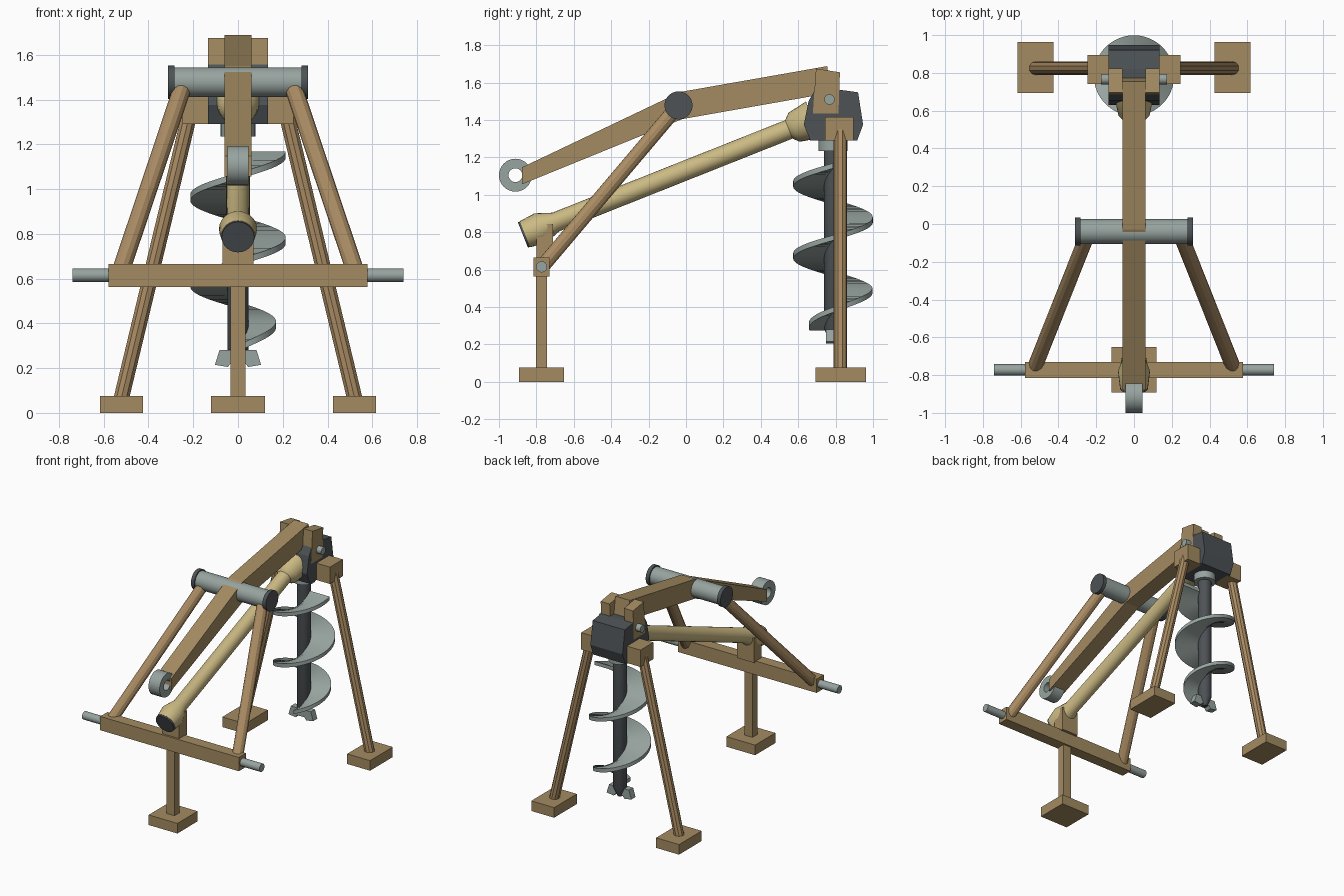
import bpy, bmesh, math
from mathutils import Vector

if "Cube" in bpy.data.objects:
    bpy.data.objects.remove(bpy.data.objects["Cube"])


def material(name, rgb):
    m = bpy.data.materials.new(name)
    m.diffuse_color = (*rgb, 1)
    m.use_nodes = True
    m.node_tree.nodes["Principled BSDF"].inputs["Base Color"].default_value = m.diffuse_color
    return m


WOOD = material("wood", (.37, .26, .12))
POLE = material("pole wood", (.40, .26, .125))
TAN = material("pale tan", (.60, .49, .23))
GREY = material("light steel", (.31, .37, .35))
DARK = material("dark iron", (.075, .085, .093))


def finish(name, bm, mat, smooth=False):
    bmesh.ops.recalc_face_normals(bm, faces=bm.faces)
    me = bpy.data.meshes.new(name)
    bm.to_mesh(me)
    bm.free()
    me.materials.append(mat)
    ob = bpy.data.objects.new(name, me)
    bpy.context.collection.objects.link(ob)
    if smooth:
        bpy.ops.object.select_all(action='DESELECT')
        ob.select_set(True)
        bpy.context.view_layer.objects.active = ob
        bpy.ops.object.shade_smooth_by_angle(angle=math.radians(35))
    return ob


def prism(name, mat, pts, lo, hi, axis='x'):
    """Extrude a (y,z) outline along x, or an (x,z) outline along y."""
    bm = bmesh.new()
    ends = []
    for d in (lo, hi):
        ends.append([bm.verts.new((d, a, b) if axis == 'x' else (a, d, b)) for a, b in pts])
    bm.faces.new(ends[0])
    bm.faces.new(ends[1][::-1])
    n = len(pts)
    for i in range(n):
        j = (i + 1) % n
        bm.faces.new((ends[0][i], ends[0][j], ends[1][j], ends[1][i]))
    return finish(name, bm, mat)


def box(name, mat, x, y, z):
    return prism(name, mat, [(y[0], z[0]), (y[1], z[0]), (y[1], z[1]), (y[0], z[1])], *x)


def lathe(name, mat, base, direction, profile, sides=24, closed=False, smooth=True):
    """Turn a profile of (distance along axis, radius) about an axis."""
    bm = bmesh.new()
    rot = Vector(direction).to_track_quat('Z', 'Y')
    rings = []
    for s, r in profile:
        rings.append([bm.verts.new(Vector(base) + rot @ Vector((
            r * math.cos(math.tau * k / sides), r * math.sin(math.tau * k / sides), s)))
            for k in range(sides)])
    if closed:
        rings.append(rings[0])
    else:
        bm.faces.new(rings[0])
        bm.faces.new(rings[-1])
    for a, b in zip(rings, rings[1:]):
        for k in range(sides):
            j = (k + 1) % sides
            bm.faces.new((a[k], a[j], b[j], b[k]))
    return finish(name, bm, mat, smooth)


def rod(name, mat, a, b, r, sides=24, smooth=True):
    d = Vector(b) - Vector(a)
    return lathe(name, mat, a, d, [(0, r), (d.length, r)], sides, smooth=smooth)


# Front stand: foot, post, crossbar and tube bracket
box("front_foot", WOOD, (-.12, .12), (-.893, -.652), (0, .076))
box("front_post", WOOD, (-.033, .033), (-.803, -.743), (.07, .58))
box("crossbar", WOOD, (-.578, .578), (-.815, -.73), (.562, .666))
box("tube_bracket", WOOD, (-.07, .07), (-.80, -.71), (.66, .845))

# Mirrored side parts
for s, side in ((-1, "left"), (1, "right")):
    def span(a, b):
        return (min(s * a, s * b), max(s * a, s * b))
    rod(side + "_handle", GREY, (s * .56, -.772, .615), (s * .74, -.772, .615), .03, 16)
    rod(side + "_strut", POLE, (s * .53, -.77, .615), (s * .24, -.04, 1.478), .04, 12, False)
    rod(side + "_roller_cap", DARK, (s * .284, -.04, 1.478), (s * .312, -.04, 1.478), .075, 28)
    box(side + "_rear_foot", WOOD, span(.425, .616), (.693, .963), (0, .076))
    rod(side + "_rear_leg", POLE, (s * .525, .825, .05), (s * .21, .825, 1.36), .036, 10, False)
    box(side + "_leg_block", WOOD, span(.12, .247), (.742, .895), (1.29, 1.417))
    prism(side + "_boom_cheek", WOOD, [(.678, 1.435), (.815, 1.435), (.823, 1.655), (.695, 1.675)],
          *span(.06, .135))
rod("roller", GREY, (-.29, -.04, 1.478), (.29, -.04, 1.478), .066, 28)
rod("pivot_pin", GREY, (-.175, .767, 1.51), (.175, .767, 1.51), .028, 16)

# Bent boom, tapering to the pulley ring
prism("boom", WOOD, [(-.877, 1.056), (-.02, 1.405), (.775, 1.545), (.755, 1.688),
                     (-.03, 1.55), (-.877, 1.147)], -.06, .06)
lathe("pulley_ring", GREY, (0, -.912, 1.105), (1, 0, 0),
      [(-.046, .037), (-.046, .088), (.046, .088), (.046, .037)], 32, closed=True)

# Sloping drive tube with flared ends
axis = (0, .929, .369)
foot = (0, -.872, .785)
lathe("drive_tube", TAN, foot, axis,
      [(.012, .075), (.1, .085), (.19, .053), (1.53, .053), (1.56, .083), (1.67, .105)], 24)
lathe("tube_end_cap", DARK, foot, axis, [(0, .073), (.02, .073)], 24)

# Gearbox above the auger
prism("gearbox", DARK, [(.665, 1.29), (.915, 1.29), (.947, 1.375), (.92, 1.548),
                        (.82, 1.562), (.69, 1.562), (.655, 1.50), (.63, 1.375)], -.134, .134)
AY = .786
rod("auger_collar", GREY, (0, AY, 1.235), (0, AY, 1.30), .078)
lathe("auger_shaft", DARK, (0, AY, 0), (0, 0, 1), [(.215, .018), (.285, .048), (1.25, .048)], 20)

# Cutting bit
prism("auger_bit", GREY, [(-.083, .28), (.083, .28), (.103, .215), (.045, .205), (.03, .225),
                          (-.03, .225), (-.045, .205), (-.103, .215)], AY - .038, AY + .012, 'y')

# Spiral blade, narrowing near the bottom
bm = bmesh.new()
steps, turns, pitch, prev = 108, 2.25, .385, None
for i in range(steps + 1):
    t = turns * i / steps
    z = 1.155 - pitch * t
    r = .213 - max(0, .49 - z) * .43
    c, sn = math.cos(-math.tau * t), math.sin(-math.tau * t)
    ring = [bm.verts.new((q * c, AY + q * sn, z + h))
            for q, h in ((.04, -.014), (r, -.014), (r, .014), (.04, .014))]
    if prev:
        for k in range(4):
            j = (k + 1) % 4
            bm.faces.new((prev[k], prev[j], ring[j], ring[k]))
    if i in (0, steps):
        bm.faces.new(ring)
    prev = ring
finish("auger_blade", bm, GREY, True)
